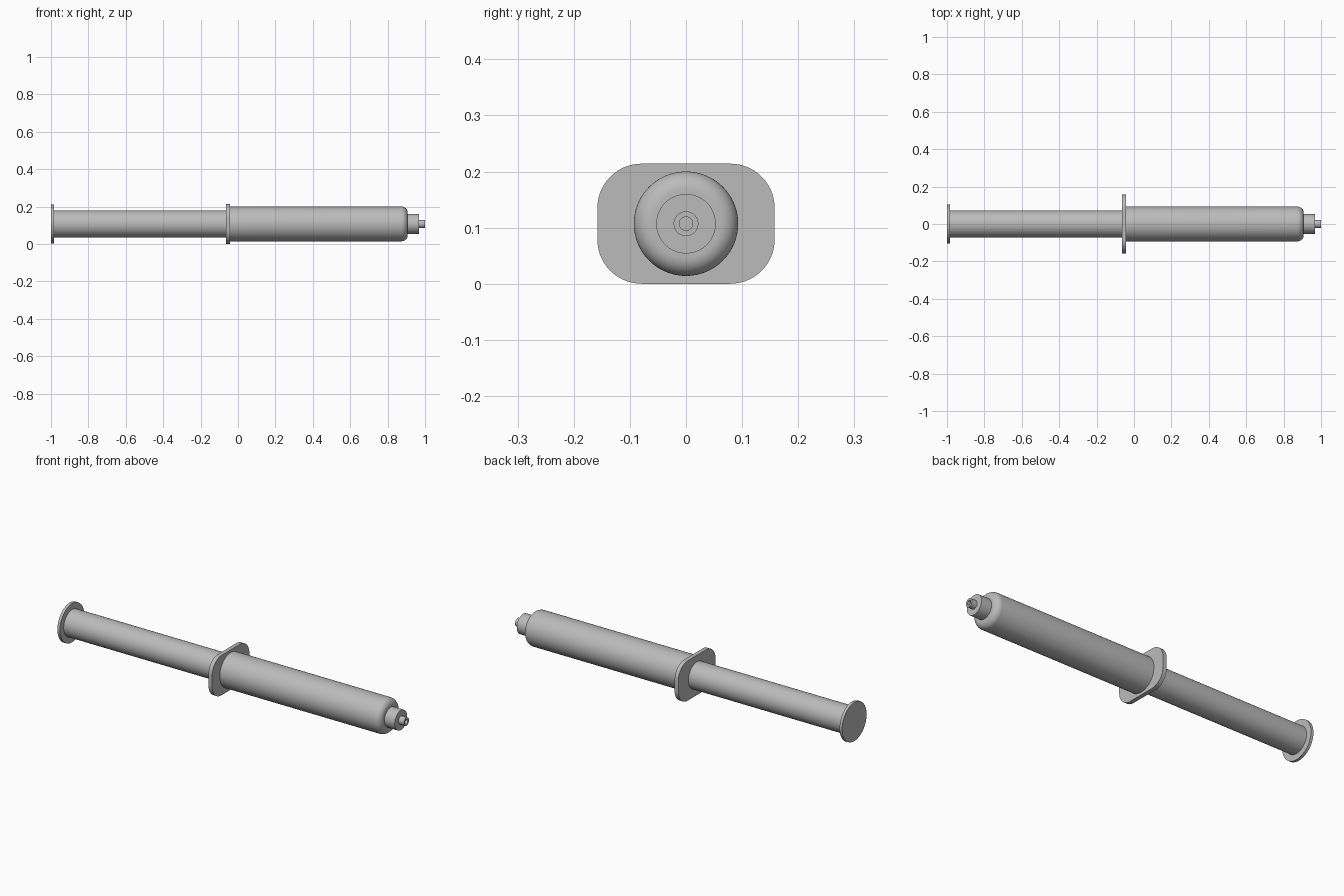
import bpy, bmesh, math
from mathutils import Matrix, Vector

cube = bpy.data.objects.get("Cube")
if cube:
    bpy.data.objects.remove(cube, do_unlink=True)

AXIS_Z = 0.107
SEGMENTS = 96

grey = bpy.data.materials.new("plain grey")
grey.use_nodes = True
colour = (0.5, 0.5, 0.5, 1)
grey.diffuse_color = colour
grey.node_tree.nodes["Principled BSDF"].inputs["Base Color"].default_value = colour


def finish(name, bm):
    bmesh.ops.remove_doubles(bm, verts=bm.verts, dist=1e-5)
    bmesh.ops.recalc_face_normals(bm, faces=bm.faces)
    mesh = bpy.data.meshes.new(name)
    bm.to_mesh(mesh)
    bm.free()
    mesh.materials.append(grey)
    obj = bpy.data.objects.new(name, mesh)
    obj.location.z = AXIS_Z
    bpy.context.collection.objects.link(obj)
    bpy.ops.object.select_all(action="DESELECT")
    obj.select_set(True)
    bpy.context.view_layer.objects.active = obj
    bpy.ops.object.shade_smooth_by_angle(angle=math.radians(30))
    return obj


def lathe(name, profile):
    """Spin (x, radius) points around the long axis."""
    bm = bmesh.new()
    verts = [bm.verts.new((x, 0, r)) for x, r in profile]
    edges = [bm.edges.new(pair) for pair in zip(verts, verts[1:])]
    bmesh.ops.spin(bm, geom=verts + edges, axis=(1, 0, 0), cent=(0, 0, 0),
                   angle=math.tau, steps=SEGMENTS, use_merge=True)
    return finish(name, bm)


def arc(cx, cy, radius, start, end, steps=10):
    angles = [math.radians(start + (end - start) * i / steps) for i in range(steps + 1)]
    return [(cx + radius * math.cos(a), cy + radius * math.sin(a)) for a in angles]


# Thumb disc and plunger rod
lathe("thumb_disc", [(-1, 0), (-1, 0.104), (-0.985, 0.104), (-0.985, 0)])
lathe("plunger_rod", [(-0.99, 0), (-0.99, 0.072), (-0.05, 0.072), (-0.05, 0)])

# Barrel with rounded shoulder
fillet = 0.033
lathe("barrel", [(-0.05, 0), (-0.05, 0.093)]
      + arc(0.907 - fillet, 0.093 - fillet, fillet, 90, 0) + [(0.907, 0)])

# Tip collar and hollow nozzle
lathe("tip_collar", [(0.9, 0), (0.9, 0.053), (0.968, 0.053), (0.968, 0)])
lathe("nozzle", [(0.96, 0), (0.96, 0.022), (1, 0.022), (1, 0.012), (0.97, 0.012), (0.97, 0)])

# Finger flange: rounded rectangle plate
half_y, half_z, corner, thickness = 0.158, 0.107, 0.079, 0.022
outline = []
for sy, sz, start in ((1, 1, 0), (-1, 1, 90), (-1, -1, 180), (1, -1, 270)):
    outline += arc(sy * (half_y - corner), sz * (half_z - corner), corner, start, start + 90, 14)
bm = bmesh.new()
face = bm.faces.new([bm.verts.new((-0.065, y, z)) for y, z in outline])
top = bmesh.ops.extrude_face_region(bm, geom=[face])["geom"]
bmesh.ops.translate(bm, vec=(thickness, 0, 0),
                    verts=[v for v in top if isinstance(v, bmesh.types.BMVert)])
finish("finger_flange", bm)
